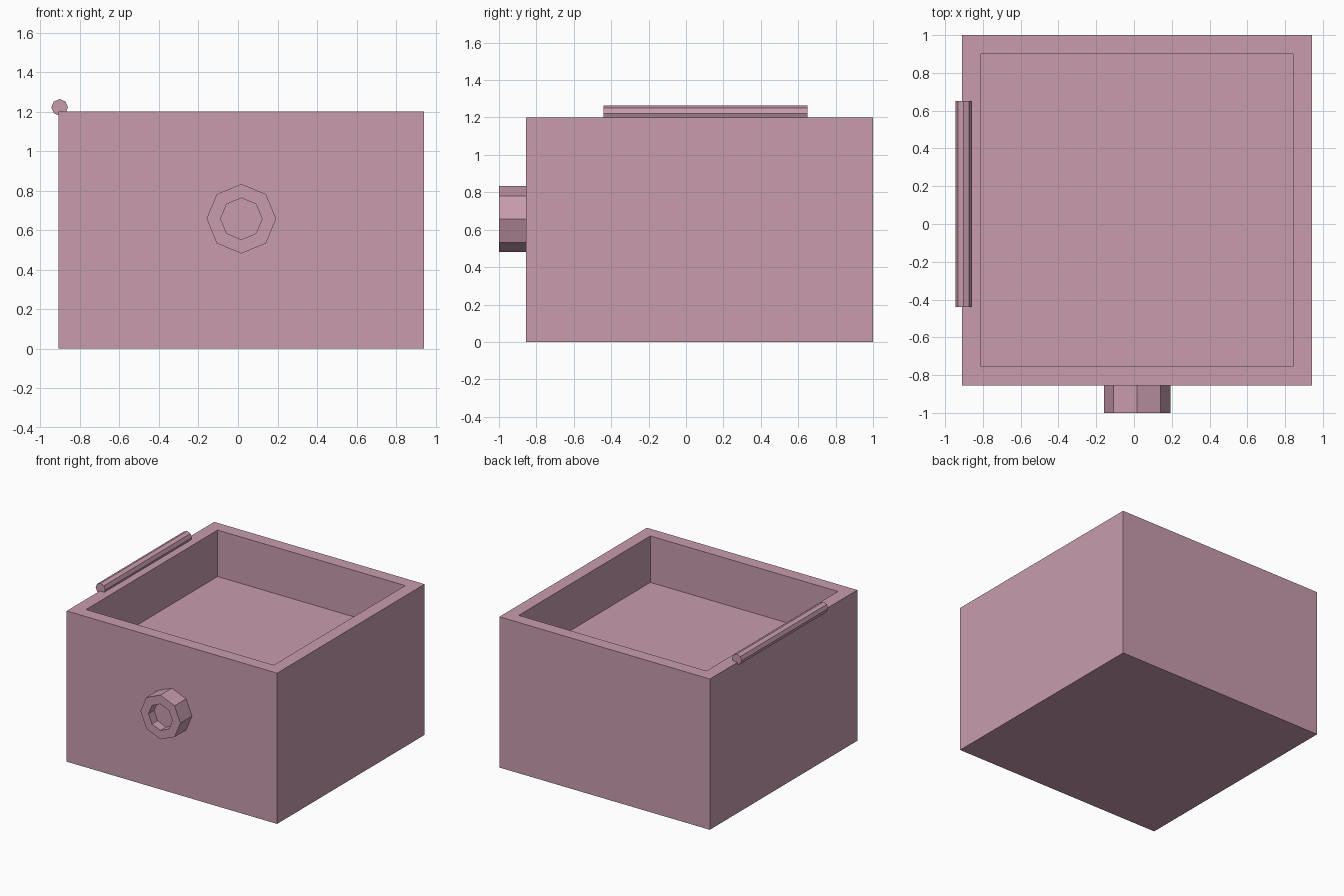
import bpy, bmesh, math
from mathutils import Matrix, Vector

if "Cube" in bpy.data.objects:
    bpy.data.objects.remove(bpy.data.objects["Cube"])

mauve = bpy.data.materials.new("dusty_mauve")
mauve.diffuse_color = (0.578, 0.333, 0.418, 1)
mauve.use_nodes = True
mauve.node_tree.nodes["Principled BSDF"].inputs["Base Color"].default_value = mauve.diffuse_color


def finish(bm, name):
    bmesh.ops.recalc_face_normals(bm, faces=bm.faces)
    mesh = bpy.data.meshes.new(name)
    bm.to_mesh(mesh)
    bm.free()
    mesh.materials.append(mauve)
    obj = bpy.data.objects.new(name, mesh)
    bpy.context.collection.objects.link(obj)
    return obj


def recess(bm, direction, thickness, depth):
    """Inset the face looking along direction, then push it inwards."""
    bm.normal_update()
    d = Vector(direction)
    face = max(bm.faces, key=lambda f: f.normal.dot(d))
    bmesh.ops.inset_region(bm, faces=[face], thickness=thickness, use_even_offset=True)
    inner = bmesh.ops.extrude_discrete_faces(bm, faces=[face])["faces"][0]
    bmesh.ops.translate(bm, verts=inner.verts, vec=-d * depth)


def octagon_bar(x, z, radius, y0, y1):
    """Eight-sided bar along y with corners on the axes."""
    bm = bmesh.new()
    bmesh.ops.create_cone(bm, cap_ends=True, segments=8, radius1=radius,
                          radius2=radius, depth=y1 - y0)
    turn = Matrix.Translation((x, (y0 + y1) / 2, z)) @ Matrix.Rotation(math.pi / 2, 4, 'X')
    bmesh.ops.transform(bm, matrix=turn, verts=bm.verts)
    return bm


# Box body with an open tray in the top
x0, x1, y0, y1, height = -0.91, 0.943, -0.855, 1.0, 1.2
bm = bmesh.new()
bmesh.ops.create_cube(bm, size=1)
bmesh.ops.scale(bm, vec=(x1 - x0, y1 - y0, height), verts=bm.verts)
bmesh.ops.translate(bm, vec=((x0 + x1) / 2, (y0 + y1) / 2, height / 2), verts=bm.verts)
recess(bm, (0, 0, 1), 0.1, 0.37)
finish(bm, "box_body")

# Hinge pin on the left rim
finish(octagon_bar(-0.903, 1.221, 0.042, -0.44, 0.65), "hinge_pin")

# Front knob with a recessed centre
bm = octagon_bar(0.017, 0.657, 0.176, -1.0, -0.855)
recess(bm, (0, -1, 0), (0.176 - 0.105) * math.cos(math.pi / 8), 0.07)
finish(bm, "front_knob")
